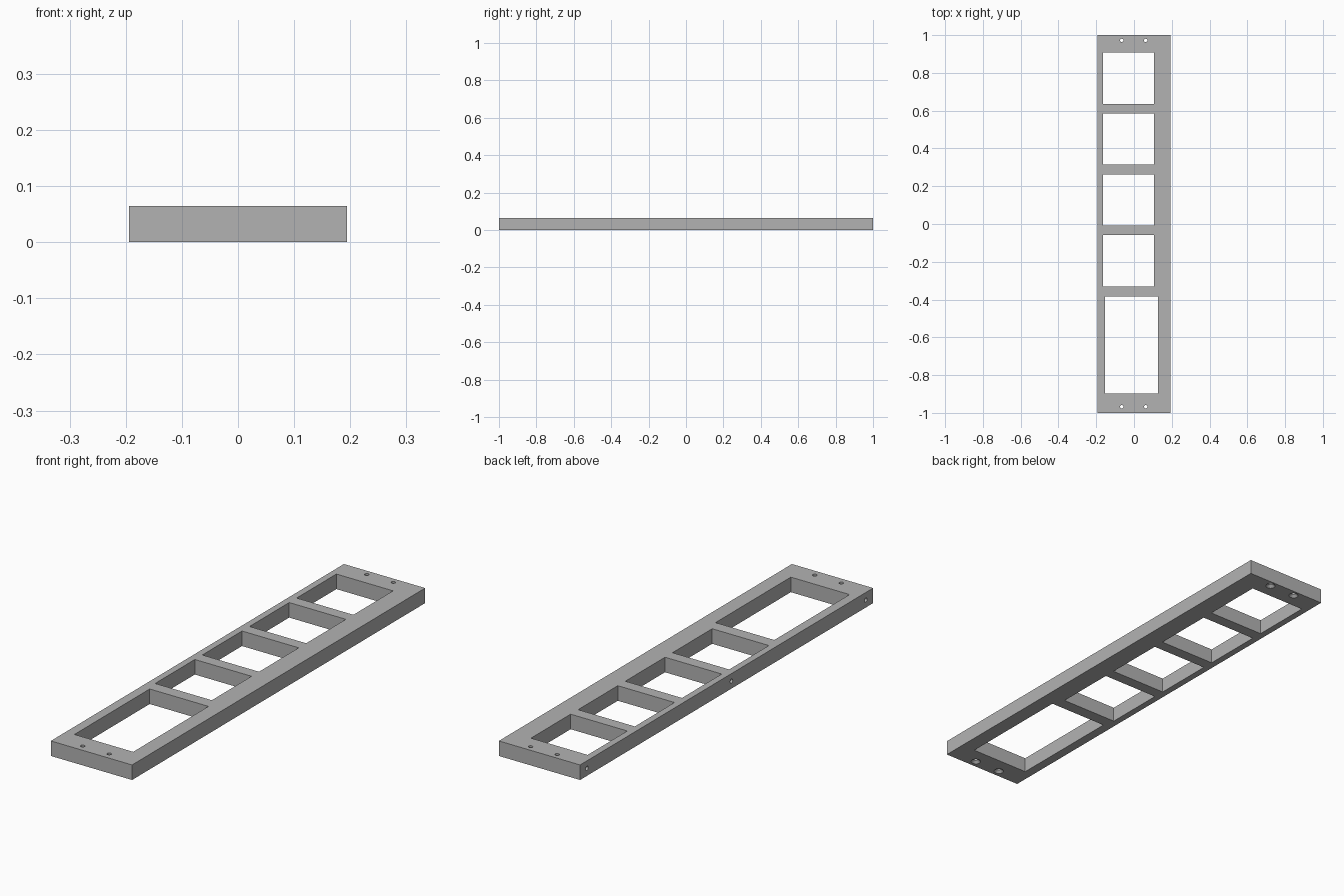
import bpy
from math import pi

cube = bpy.data.objects.get("Cube")
if cube:
    bpy.data.objects.remove(cube, do_unlink=True)

HALF_W, HEIGHT = 0.194, 0.065
MID = HEIGHT / 2

grey = bpy.data.materials.new("plain grey")
grey.use_nodes = True
colour = (0.45, 0.45, 0.45, 1)
grey.diffuse_color = colour
grey.node_tree.nodes["Principled BSDF"].inputs["Base Color"].default_value = colour


def box(name, x0, x1, y0, y1, z0, z1):
    bpy.ops.mesh.primitive_cube_add(
        size=1, location=((x0 + x1) / 2, (y0 + y1) / 2, (z0 + z1) / 2))
    ob = bpy.context.object
    ob.name = name
    ob.scale = (x1 - x0, y1 - y0, z1 - z0)
    bpy.ops.object.transform_apply(location=True, rotation=True, scale=True)
    return ob


def round_cutter(r_start, r_end, depth, location, rotation=(0, 0, 0)):
    bpy.ops.mesh.primitive_cone_add(
        vertices=32, radius1=r_start, radius2=r_end, depth=depth,
        location=location, rotation=rotation)
    return bpy.context.object


def cut(target, cutter):
    """Subtract the cutter from the target, then discard it."""
    cutter.hide_render = True
    mod = target.modifiers.new("cut", 'BOOLEAN')
    mod.operation = 'DIFFERENCE'
    mod.solver = 'EXACT'
    mod.object = cutter
    bpy.context.view_layer.objects.active = target
    bpy.ops.object.modifier_apply(modifier=mod.name)
    bpy.data.objects.remove(cutter, do_unlink=True)


# Solid plank
frame = box("window_frame", -HALF_W, HALF_W, -1, 1, 0, HEIGHT)
frame.data.materials.append(grey)

# Four square windows and one long window
for i in range(4):
    top = 0.907 - 0.322 * i
    cut(frame, box("window_cutter", -0.165, 0.106, top - 0.271, top, -0.1, 0.2))
cut(frame, box("window_cutter", -0.153, 0.128, -0.898, -0.384, -0.1, 0.2))

# Screw holes through both ends, countersunk from below
R, R_SINK = 0.009, 0.02
for y in (-0.967, 0.972):
    for x in (-0.065, 0.062):
        cut(frame, round_cutter(R, R, 0.2, (x, y, MID)))
        slope = R_SINK - R
        cut(frame, round_cutter(R_SINK + slope, R, 2 * slope, (x, y, 0)))

# Blind holes in the narrow long edge
for y in (-0.95, -0.033, 0.953):
    cut(frame, round_cutter(R, R, 0.16, (-HALF_W, y, MID), (0, pi / 2, 0)))

# Smooth hole walls, sharp corners
bpy.ops.object.select_all(action='DESELECT')
frame.select_set(True)
bpy.context.view_layer.objects.active = frame
bpy.ops.object.shade_smooth_by_angle(angle=pi / 6)
